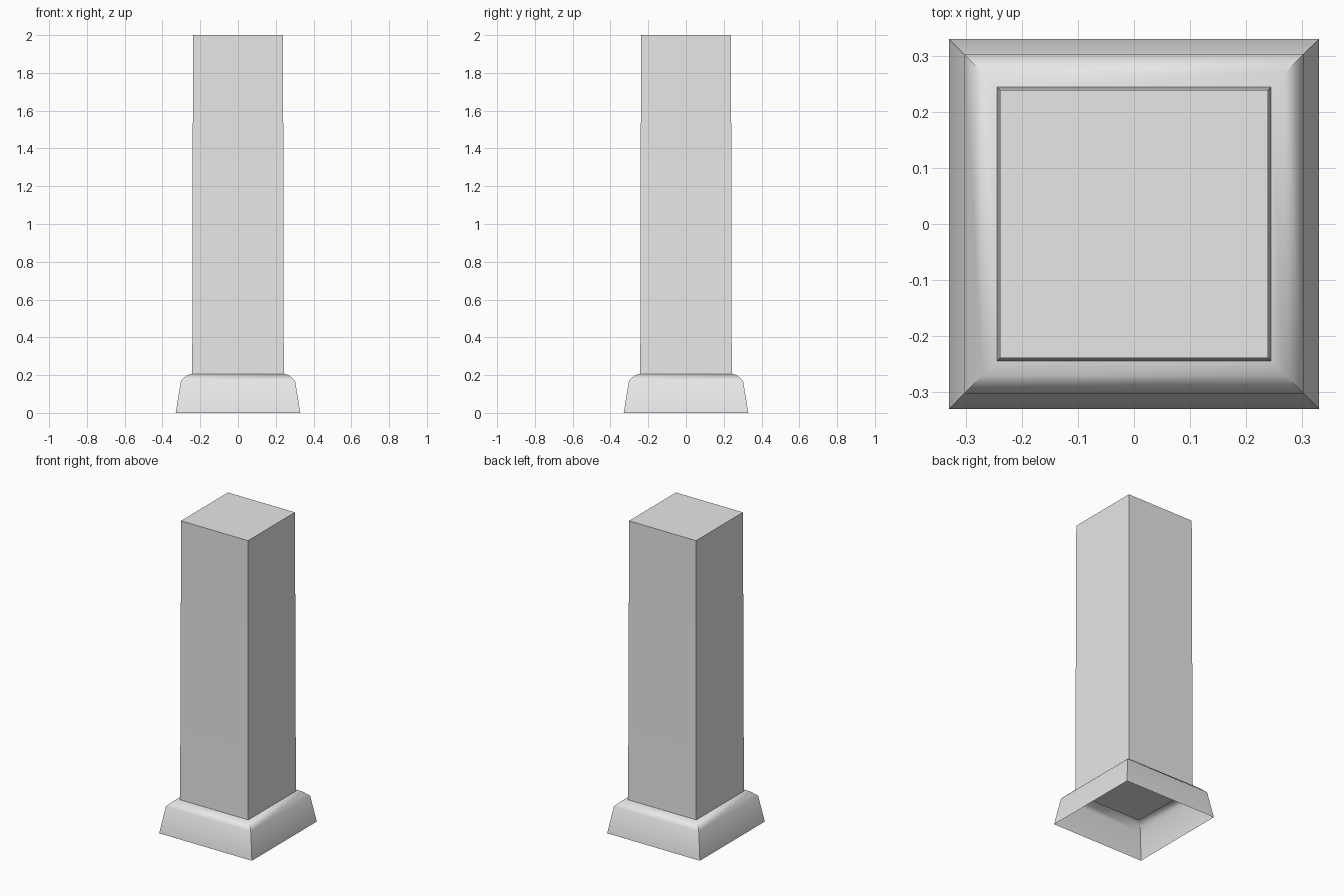
import bpy
import bmesh
import math

cube = bpy.data.objects.get("Cube")
if cube:
    bpy.data.objects.remove(cube, do_unlink=True)

# One plain stone colour
stone = bpy.data.materials.new("light_grey_stone")
stone.use_nodes = True
colour = (0.8, 0.8, 0.8, 1)
stone.diffuse_color = colour
stone.node_tree.nodes["Principled BSDF"].inputs["Base Color"].default_value = colour


def square_loft(name, profile, capped):
    """Skin square rings given as (half width, height)."""
    bm = bmesh.new()
    rings = [[bm.verts.new((sx * w, sy * w, z))
              for sx, sy in ((-1, -1), (1, -1), (1, 1), (-1, 1))]
             for w, z in profile]
    for low, high in zip(rings, rings[1:]):
        for i in range(4):
            j = (i + 1) % 4
            bm.faces.new((low[i], low[j], high[j], high[i]))
    if capped:
        bm.faces.new(rings[0][::-1])
        bm.faces.new(rings[-1])
    mesh = bpy.data.meshes.new(name)
    bm.to_mesh(mesh)
    bm.free()
    mesh.materials.append(stone)
    obj = bpy.data.objects.new(name, mesh)
    bpy.context.collection.objects.link(obj)
    bpy.ops.object.select_all(action="DESELECT")
    obj.select_set(True)
    bpy.context.view_layer.objects.active = obj
    bpy.ops.object.shade_smooth_by_angle(angle=math.radians(50))
    return obj


# Hollow flared skirt with a sloped shoulder
square_loft("base_skirt", [(0.33, 0), (0.302, 0.17), (0.27, 0.2), (0.243, 0.207)], False)

# Slightly tapered shaft with a faint foot
square_loft("shaft", [(0.244, 0.2), (0.2425, 0.24), (0.2385, 2)], True)
